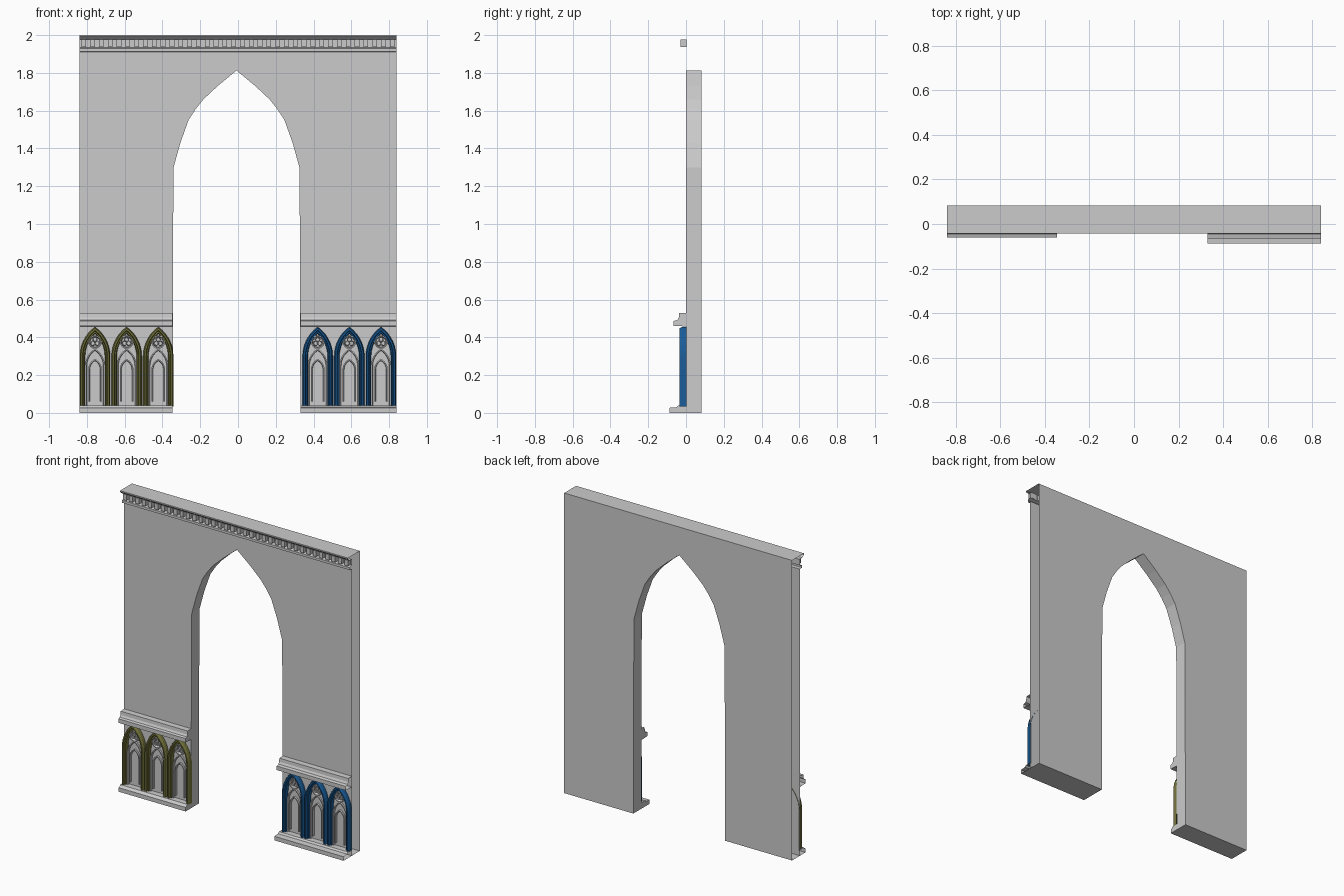
import bpy, bmesh, math

if "Cube" in bpy.data.objects:
    bpy.data.objects.remove(bpy.data.objects["Cube"])

END, BACK, MID = 0.84, 0.083, -0.008


def material(name, color):
    m = bpy.data.materials.new(name)
    m.diffuse_color = color
    m.use_nodes = True
    m.node_tree.nodes["Principled BSDF"].inputs["Base Color"].default_value = m.diffuse_color
    return m


OLIVE = material("olive", (0.19, 0.19, 0.05, 1))
BLUE = material("blue", (0.01, 0.11, 0.32, 1))


def make(name, bm, mat=None):
    bmesh.ops.remove_doubles(bm, verts=bm.verts, dist=1e-5)
    bmesh.ops.recalc_face_normals(bm, faces=bm.faces)
    me = bpy.data.meshes.new(name)
    bm.to_mesh(me)
    bm.free()
    ob = bpy.data.objects.new(name, me)
    bpy.context.collection.objects.link(ob)
    if mat:
        me.materials.append(mat)
    return ob


def grid(bm, rows, closed=False):
    """Skin a list of equal-length point rows."""
    vs = [[bm.verts.new(p) for p in r] for r in rows]
    for a, b in zip(vs, vs[1:]):
        n = len(a)
        for i in range(n if closed else n - 1):
            j = (i + 1) % n
            bm.faces.new((a[i], a[j], b[j], b[i]))
    return vs


def face(bm, pts):
    return bm.faces.new([bm.verts.new(p) for p in pts])


def strip(name, profile, x0, x1, cap=False):
    """Extrude a (y, z) profile along x; optionally cap the x0 end."""
    bm = bmesh.new()
    grid(bm, [[(x, y, z) for y, z in profile] for x in (x0, x1)], cap)
    if cap:
        face(bm, [(x0, y, z) for y, z in profile])
    return make(name, bm)


def lancet(hw, spring, rise, base, d, n=7):
    """Pointed arch outline, offset inwards by d."""
    r = (hw * hw + rise * rise) / (2 * hw)
    cx = hw - r
    end = math.acos(-cx / (r - d))
    right = [(hw - d, base)]
    for i in range(n + 1):
        a = end * i / n
        right.append((cx + (r - d) * math.cos(a), spring + (r - d) * math.sin(a)))
    return right + [(-x, z) for x, z in right[-2::-1]]


def add_lancet(bm, cx, hw, spring, rise, base, profile):
    grid(bm, [[(cx + x, y, z) for x, z in lancet(hw, spring, rise, base, d)]
              for d, y in profile])


def add_ring(bm, cx, cz, profile, n=16):
    grid(bm, [[(cx + r * math.cos(2 * math.pi * i / n), y,
                cz + r * math.sin(2 * math.pi * i / n)) for i in range(n)]
              for r, y in profile], True)


# wall shell: front and back sheets joined by the arch, open at both ends
half = [(0.338, 0), (0.336, 0.9), (0.333, 1.3), (0.297, 1.43), (0.254, 1.55),
        (0.215, 1.61), (0.175, 1.66), (0.1, 1.73), (0, 1.813)]
arch = [(MID - x, z) for x, z in half] + [(MID + x, z) for x, z in half[-2::-1]]
bm = bmesh.new()
grid(bm, [[(x, y, z) for x, z in arch] for y in (0, BACK)])
for y, top in ((0, 1.91), (BACK, 2)):
    face(bm, [(x, y, z) for x, z in [(END, 0), (END, top), (-END, top), (-END, 0)] + arch])
for x0, x1 in ((-END, arch[0][0]), (arch[-1][0], END)):
    face(bm, [(x0, 0, 0), (x1, 0, 0), (x1, BACK, 0), (x0, BACK, 0)])
make("arch_wall", bm)

# cornice and wall top
strip("cornice", [(0, 1.91), (-0.022, 1.912), (-0.022, 1.928), (0, 1.935), (0, 1.976),
                  (-0.025, 1.977), (-0.042, 1.992), (-0.042, 2), (BACK, 2)], -END, END)

# row of dentils under the cornice
bm = bmesh.new()
N = 36
pitch = 2 * END / N
for i in range(N):
    x = -END + pitch * (i + 0.5)
    cube = bmesh.ops.create_cube(bm, size=1)["verts"]
    for v in cube:
        v.co = (x + v.co.x * 0.025, -0.013 + v.co.y * 0.03, 1.957 + v.co.z * 0.038)
make("dentils", bm)

# panelled dado on each pier
frame_profile = [(0, 0.003), (0, -0.02), (0.006, -0.035), (0.014, -0.035),
                 (0.018, -0.02), (0.024, -0.022), (0.028, 0)]
rib = [(0, 0), (0, -0.012), (0.006, -0.012), (0.009, 0)]
for side, s, mat, ledge, plinth in (("left", -1, OLIVE, 0.06, 0.058),
                                    ("right", 1, BLUE, 0.065, 0.088)):
    inner = MID + s * 0.338
    outer = s * END
    strip(side + "_ledge", [(0, 0.458), (-ledge, 0.46), (-ledge, 0.487), (-0.045, 0.492),
                            (-0.038, 0.505), (-0.036, 0.528), (0, 0.53)], inner, outer, True)
    strip(side + "_plinth", [(0, 0), (-plinth, 0), (-plinth, 0.027), (-0.05, 0.03),
                             (-0.04, 0.04), (0, 0.04)], inner, outer, True)

    frames, tracery = bmesh.new(), bmesh.new()
    for i in range(3):
        cx = s * (0.757 - 0.1675 * i)
        # coloured lancet frame
        add_lancet(frames, cx, 0.08, 0.3, 0.155, 0.035, frame_profile)
        # blind tracery: nested lancets and a trefoil roundel
        add_lancet(tracery, cx, 0.052, 0.25, 0.09, 0.04, rib)
        add_lancet(tracery, cx, 0.036, 0.23, 0.055, 0.06, rib)
        add_ring(tracery, cx, 0.375, [(0.036, 0), (0.036, -0.016), (0.03, -0.016), (0.026, 0)])
        for k in range(3):
            a = math.radians(90 + 120 * k)
            add_ring(tracery, cx + 0.013 * math.cos(a), 0.375 + 0.013 * math.sin(a),
                     [(0.014, 0), (0.013, -0.012), (0.01, -0.012), (0.009, 0)], 10)
    make(side + "_panel_frames", frames, mat)
    make(side + "_panel_tracery", tracery)
